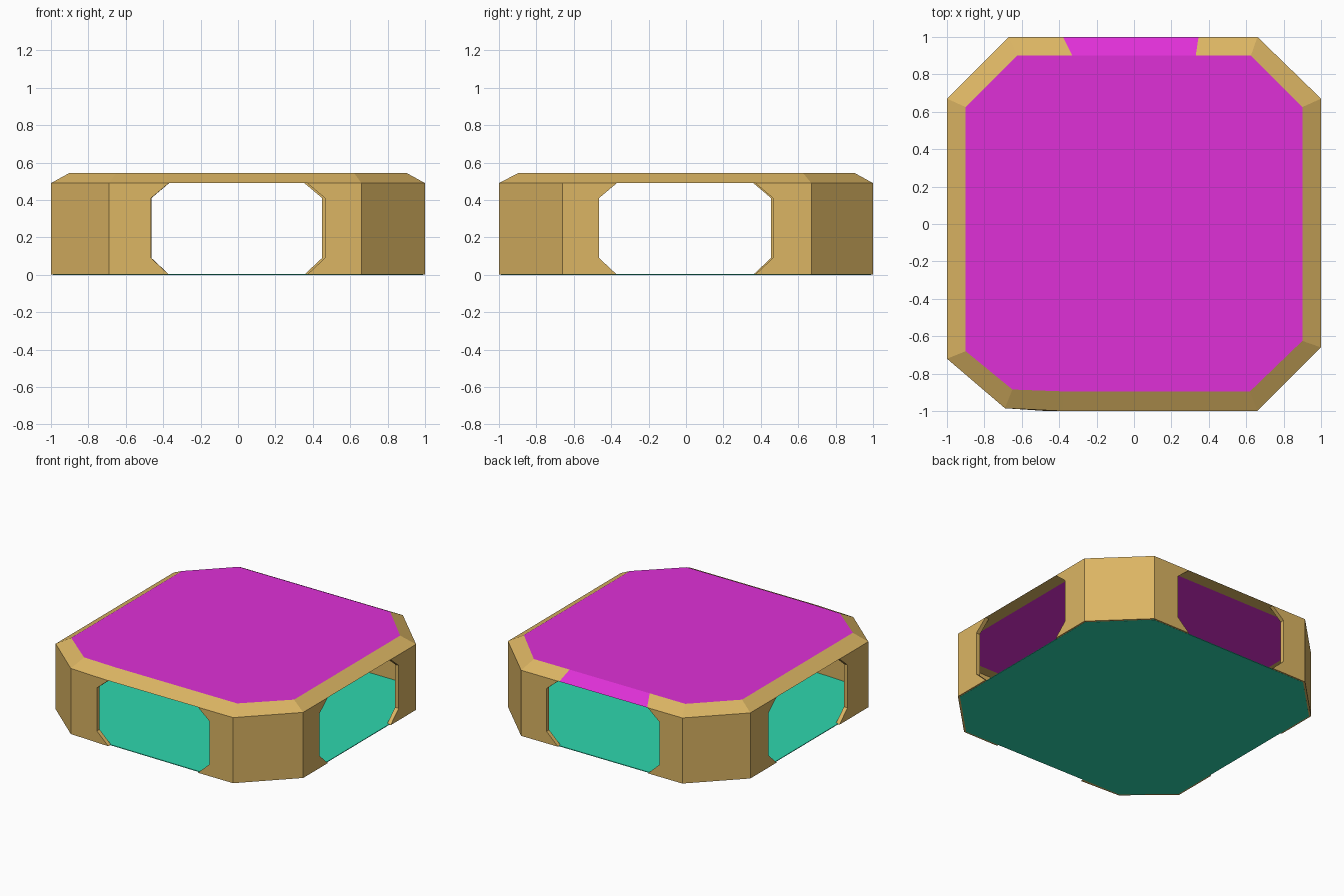
import bpy, bmesh
from mathutils import Vector

cube = bpy.data.objects.get("Cube")
if cube:
    bpy.data.objects.remove(cube, do_unlink=True)


def material(name, rgb):
    m = bpy.data.materials.new(name)
    m.use_nodes = True
    m.diffuse_color = (*rgb, 1)
    m.node_tree.nodes["Principled BSDF"].inputs["Base Color"].default_value = (*rgb, 1)
    return m


TAN = material("tan", (0.71, 0.46, 0.125))
MAGENTA = material("magenta", (0.74, 0.03, 0.68))
TEAL = material("teal", (0.027, 0.68, 0.42))

EAVE, TOP = 0.49, 0.545      # heights of the wall top and the roof top
THICK = 0.03                 # wall thickness


def finish(name, bm, mats):
    bmesh.ops.recalc_face_normals(bm, faces=bm.faces)
    mesh = bpy.data.meshes.new(name)
    bm.to_mesh(mesh)
    bm.free()
    ob = bpy.data.objects.new(name, mesh)
    bpy.context.collection.objects.link(ob)
    for m in mats:
        mesh.materials.append(m)
    return ob


def loop(bm, points, z):
    return [bm.verts.new((x, y, z)) for x, y in points]


def bridge(bm, a, b):
    n = len(a)
    return [bm.faces.new((a[i], a[(i + 1) % n], b[(i + 1) % n], b[i])) for i in range(n)]


# Slightly uneven octagon, counter-clockwise from the front left corner post
outer = [(0.66, -1), (1, -0.66), (1, 0.67), (0.66, 1),
         (-0.67, 1), (-1, 0.67), (-1, -0.72), (-0.69, -0.985)]
inner = [(0.62, -0.895), (0.9, -0.625), (0.9, 0.625), (0.625, 0.9),
         (-0.625, 0.9), (-0.9, 0.625), (-0.9, -0.68), (-0.65, -0.885)]

# Roof: chamfered slab with a magenta top, ceiling and one magenta back chamfer
rim = outer[:4] + [(0.345, 1), (-0.38, 1)] + outer[4:] + [(-0.38, -1)]
crown = inner[:4] + [(0.33, 0.9), (-0.33, 0.9)] + inner[4:] + [(-0.38, -0.895)]
bm = bmesh.new()
eave, top, ceiling = loop(bm, rim, EAVE), loop(bm, crown, TOP), loop(bm, crown, EAVE)
chamfers = bridge(bm, eave, top)
bridge(bm, ceiling, eave)
for face in (bm.faces.new(top), bm.faces.new(ceiling), chamfers[4]):
    face.material_index = 1
finish("roof", bm, [TAN, MAGENTA])

# Floor: thin plate just inside the wall line
bm = bmesh.new()
plate = [(x * 0.988, y * 0.988) for x, y in outer]
low, high = loop(bm, plate, 0), loop(bm, plate, 0.005)
bridge(bm, low, high)
bm.faces.new(low)
bm.faces.new(high)
finish("floor", bm, [TEAL])


# Corner walls: a diagonal panel with a notched jamb on each side
def corner_wall(name, a, b, jamb_a, jamb_b):
    bm = bmesh.new()
    ends = []
    for (x, y), (axis, centre, plane) in ((a, jamb_a), (b, jamb_b)):
        sign = 1 if (x, y)[axis] > 0 else -1
        post = [bm.verts.new((x, y, z)) for z in (0.001, EAVE)]
        edge = []
        for reach, z in ((0.37, 0.001), (0.465, 0.09), (0.465, 0.41), (0.37, EAVE)):
            along = centre + sign * reach
            p = (along, plane) if axis == 0 else (plane, along)
            edge.append(bm.verts.new((*p, z)))
        bm.faces.new([post[0], *edge, post[1]])
        ends.append(post)
    bm.faces.new((ends[0][0], ends[1][0], ends[1][1], ends[0][1]))
    bmesh.ops.recalc_face_normals(bm, faces=bm.faces)
    bm.normal_update()
    middle = Vector(((a[0] + b[0]) / 2, (a[1] + b[1]) / 2, 0))
    if bm.faces[:][-1].normal.dot(middle) < 0:
        bmesh.ops.reverse_faces(bm, faces=bm.faces)
    mesh = bpy.data.meshes.new(name)
    bm.to_mesh(mesh)
    bm.free()
    mesh.materials.append(TAN)
    ob = bpy.data.objects.new(name, mesh)
    bpy.context.collection.objects.link(ob)
    solid = ob.modifiers.new("thickness", "SOLIDIFY")
    solid.thickness = THICK
    solid.offset = -1
    solid.use_even_offset = True


# Each doorway side: axis it runs along, doorway centre, wall plane
front, left, back, right = (0, 0, -1), (1, 0, 1), (0, -0.015, 1), (1, -0.01, -1)
corner_wall("front_left_wall", outer[0], outer[1], front, left)
corner_wall("back_left_wall", outer[2], outer[3], left, back)
corner_wall("back_right_wall", outer[4], outer[5], back, right)
corner_wall("front_right_wall", outer[6], outer[7], right, front)
